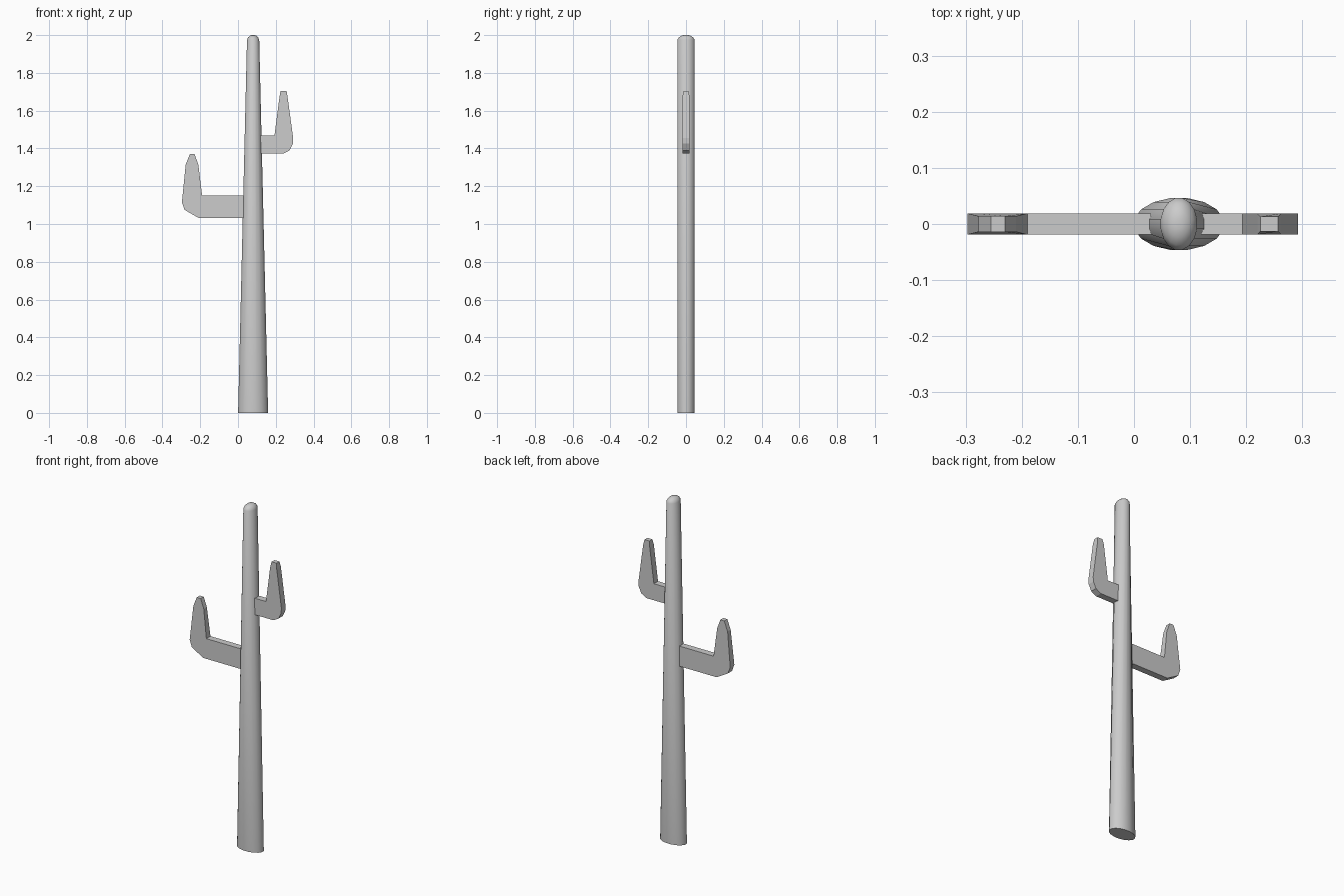
import bpy, bmesh, math

cube = bpy.data.objects.get("Cube")
if cube:
    bpy.data.objects.remove(cube, do_unlink=True)

# One plain grey for the whole plant
grey = bpy.data.materials.new("plain grey")
grey.use_nodes = True
colour = (0.6, 0.6, 0.6, 1)
grey.diffuse_color = colour
grey.node_tree.nodes["Principled BSDF"].inputs["Base Color"].default_value = colour


def make_object(name, bm):
    bmesh.ops.recalc_face_normals(bm, faces=bm.faces)
    mesh = bpy.data.meshes.new(name)
    bm.to_mesh(mesh)
    bm.free()
    mesh.materials.append(grey)
    obj = bpy.data.objects.new(name, mesh)
    bpy.context.collection.objects.link(obj)
    return obj


def loft(name, rings, sides=16, centre=0.08):
    """Oval rings (half width, half depth, height) joined into a closed skin."""
    bm = bmesh.new()
    loops = []
    for rx, ry, z in rings:
        angles = [2 * math.pi * (i + 0.5) / sides for i in range(sides)]
        loops.append([bm.verts.new((centre + rx * math.cos(a), ry * math.sin(a), z)) for a in angles])
    for low, high in zip(loops, loops[1:]):
        for i in range(sides):
            j = (i + 1) % sides
            bm.faces.new((low[i], low[j], high[j], high[i]))
    bm.faces.new(loops[0])
    bm.faces.new(loops[-1])
    return make_object(name, bm)


def arm(name, profile, tip_z, tip_depth, depth=0.019):
    """Flat slab cut from a front profile, thinner at the tip."""
    bm = bmesh.new()
    sides = []
    for s in (-1, 1):
        sides.append([bm.verts.new((x, s * (tip_depth if z >= tip_z else depth), z)) for x, z in profile])
        bm.faces.new(sides[-1])
    front, back = sides
    for i in range(len(profile)):
        j = (i + 1) % len(profile)
        bm.faces.new((front[i], front[j], back[j], back[i]))
    return make_object(name, bm)


# Tapered trunk with its rounded cap
trunk = loft("trunk", [(0.081, 0.047, 0), (0.033, 0.047, 1.975),
                       (0.027, 0.038, 1.988), (0.017, 0.024, 1.997), (0.006, 0.009, 2.0)])
bpy.ops.object.select_all(action="DESELECT")
trunk.select_set(True)
bpy.context.view_layer.objects.active = trunk
bpy.ops.object.shade_smooth_by_angle(angle=math.radians(35))

# Lower arm on the right
arm("lower_right_arm", [(0.03, 1.15), (-0.19, 1.15), (-0.21, 1.315), (-0.23, 1.37),
                        (-0.255, 1.37), (-0.277, 1.315), (-0.297, 1.115),
                        (-0.283, 1.075), (-0.21, 1.033), (0.03, 1.033)], 1.3, 0.014)

# Upper arm on the left
arm("upper_left_arm", [(0.12, 1.468), (0.193, 1.468), (0.22, 1.675), (0.225, 1.705), (0.257, 1.705),
                       (0.262, 1.675), (0.292, 1.455), (0.29, 1.425), (0.273, 1.39),
                       (0.24, 1.372), (0.12, 1.372)], 1.7, 0.013)
